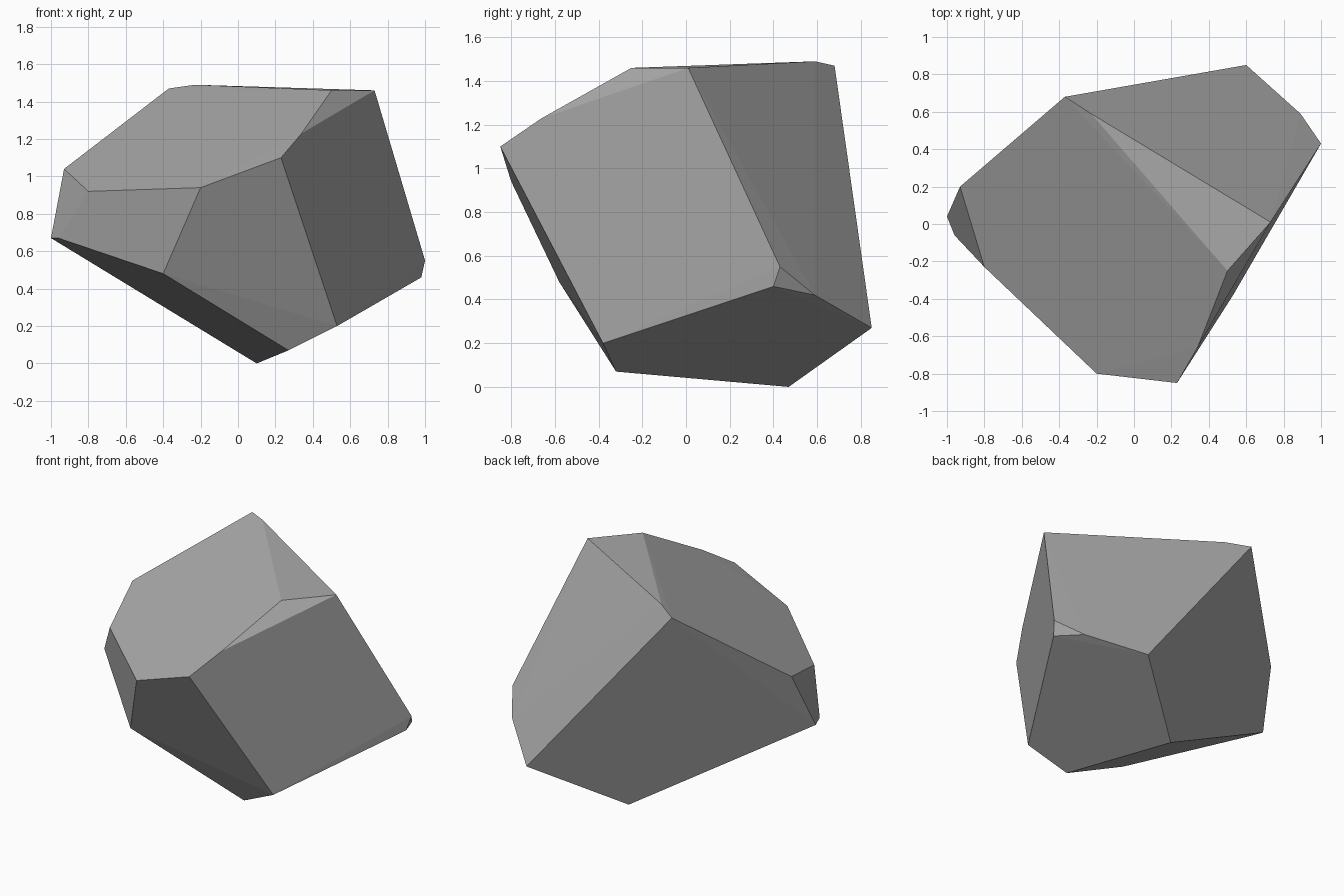
import bpy
import bmesh
from math import radians

# Remove the default cube only
default_cube = bpy.data.objects.get("Cube")
if default_cube:
    bpy.data.objects.remove(default_cube, do_unlink=True)


def make_material(name, color):
    material = bpy.data.materials.new(name)
    material.use_nodes = True
    material.diffuse_color = color
    shader = material.node_tree.nodes["Principled BSDF"]
    shader.inputs["Base Color"].default_value = color
    shader.inputs["Roughness"].default_value = 0.9
    return material


def hull_object(name, corners, material, scale=0.01, flat_angle=1.2):
    """Wrap corners in a faceted convex skin, merging nearly coplanar triangles."""
    bm = bmesh.new()
    for corner in corners:
        bm.verts.new([value * scale for value in corner])
    hull = bmesh.ops.convex_hull(bm, input=bm.verts[:])
    unused = [g for g in hull["geom_interior"] if isinstance(g, bmesh.types.BMVert)]
    bmesh.ops.delete(bm, geom=unused, context="VERTS")
    bmesh.ops.dissolve_limit(bm, angle_limit=radians(flat_angle),
                             verts=bm.verts[:], edges=bm.edges[:])
    bmesh.ops.recalc_face_normals(bm, faces=bm.faces[:])
    for face in bm.faces:
        face.smooth = False
    mesh = bpy.data.meshes.new(name)
    bm.to_mesh(mesh)
    bm.free()
    mesh.materials.append(material)
    rock = bpy.data.objects.new(name, mesh)
    bpy.context.collection.objects.link(rock)
    return rock


# Corners of the boulder, in hundredths of a unit
crown = [(-37, 68, 147), (-23, 59, 149), (73, 1, 146), (50, -25, 146)]
front_brow = [(34, -66, 123), (23, -85, 110), (-20, -80, 94)]
right_flank = [(-80, -23, 92), (-93, 20, 104), (-100, 4, 67), (-96, -6, 67)]
left_flank = [(98, 40, 46), (100, 43, 55), (89, 59, 42), (60, 85, 27)]
underside = [(-40, -58, 48), (27, -32, 7), (53, -38, 20), (10, 47, 0)]

stone_grey = make_material("stone grey", (0.40, 0.40, 0.40, 1.0))
hull_object("boulder", crown + front_brow + right_flank + left_flank + underside,
            stone_grey)
